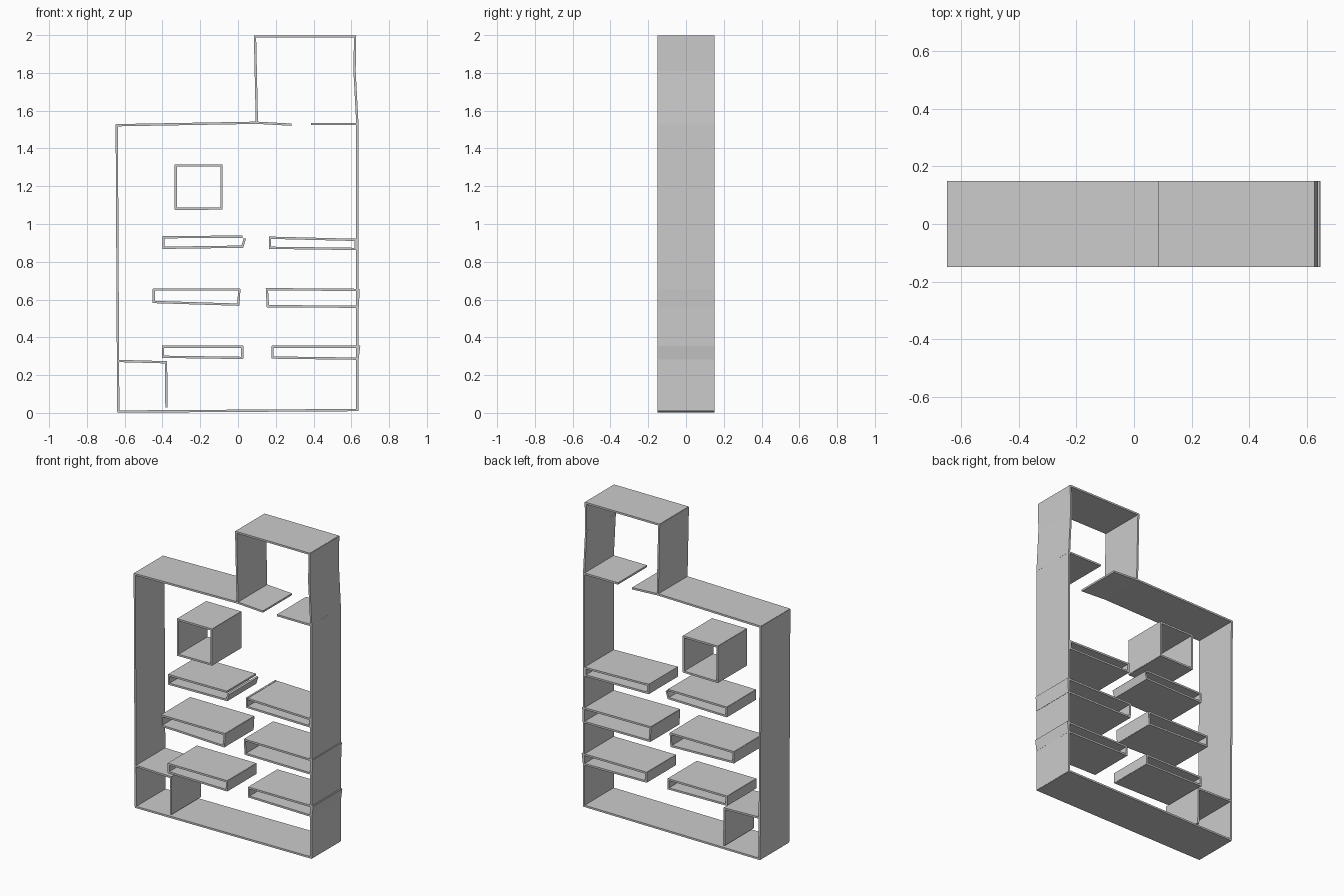
import bpy, bmesh
from mathutils import Vector

if "Cube" in bpy.data.objects:
    bpy.data.objects.remove(bpy.data.objects["Cube"])

DEPTH = 0.15   # half extent in y
THICK = 0.006  # half wall thickness


def walls(name, *paths):
    """Every path is a run of (x, z) points; each segment becomes a thin slab."""
    bm = bmesh.new()
    for path in paths:
        for a, b in zip(path, path[1:]):
            a, b = Vector(a), Vector(b)
            d = (b - a).normalized()
            n = Vector((-d.y, d.x)) * THICK
            e = d * THICK * 0.7
            ring = [a - e - n, b + e - n, b + e + n, a - e + n]
            face = bm.faces.new([bm.verts.new((p.x, -DEPTH, p.y)) for p in ring])
            ext = bmesh.ops.extrude_face_region(bm, geom=[face], use_keep_orig=True)
            verts = [v for v in ext["geom"] if isinstance(v, bmesh.types.BMVert)]
            bmesh.ops.translate(bm, verts=verts, vec=(0, 2 * DEPTH, 0))
    bmesh.ops.recalc_face_normals(bm, faces=bm.faces)
    mesh = bpy.data.meshes.new(name)
    bm.to_mesh(mesh)
    bm.free()
    bpy.context.collection.objects.link(bpy.data.objects.new(name, mesh))


def loop(name, tl, tr, br, bl):
    walls(name, [tl, tr, br, bl, tl])


# Outer shell of the main room
walls("left_wall", [(-0.642, 1.523), (-0.634, 0.012)])
walls("bottom_wall", [(-0.634, 0.007), (0.632, 0.015)])
walls("right_wall", [(0.632, 0.015), (0.632, 1.53)])
walls("upper_wall", [(-0.642, 1.523), (0.10, 1.536), (0.28, 1.526)],
      [(0.39, 1.53), (0.63, 1.53)])

# Small room on top
walls("tower_walls", [(0.10, 1.536), (0.09, 1.993), (0.62, 1.993),
                      (0.617, 1.81), (0.632, 1.53)])

# Corner closet
walls("corner_closet", [(-0.637, 0.275), (-0.381, 0.268), (-0.379, 0.032)])

# Freestanding square block
loop("square_block", (-0.33, 1.31), (-0.087, 1.31), (-0.087, 1.082), (-0.33, 1.08))

# Left column of long blocks
walls("left_block_top", [(0.02, 0.933), (-0.395, 0.93), (-0.395, 0.874),
                         (0.023, 0.88), (0.035, 0.92)])
loop("left_block_middle", (-0.446, 0.653), (0.007, 0.653), (0.002, 0.573), (-0.446, 0.587))
loop("left_block_bottom", (-0.397, 0.35), (0.023, 0.35), (0.023, 0.291), (-0.397, 0.297))

# Right column of long blocks
walls("right_block_top", [(0.169, 0.93), (0.169, 0.874), (0.622, 0.868), (0.622, 0.916),
                          (0.18, 0.927)])
loop("right_block_middle", (0.153, 0.655), (0.638, 0.651), (0.634, 0.562), (0.158, 0.565))
loop("right_block_bottom", (0.183, 0.35), (0.641, 0.35), (0.633, 0.287), (0.183, 0.293))
